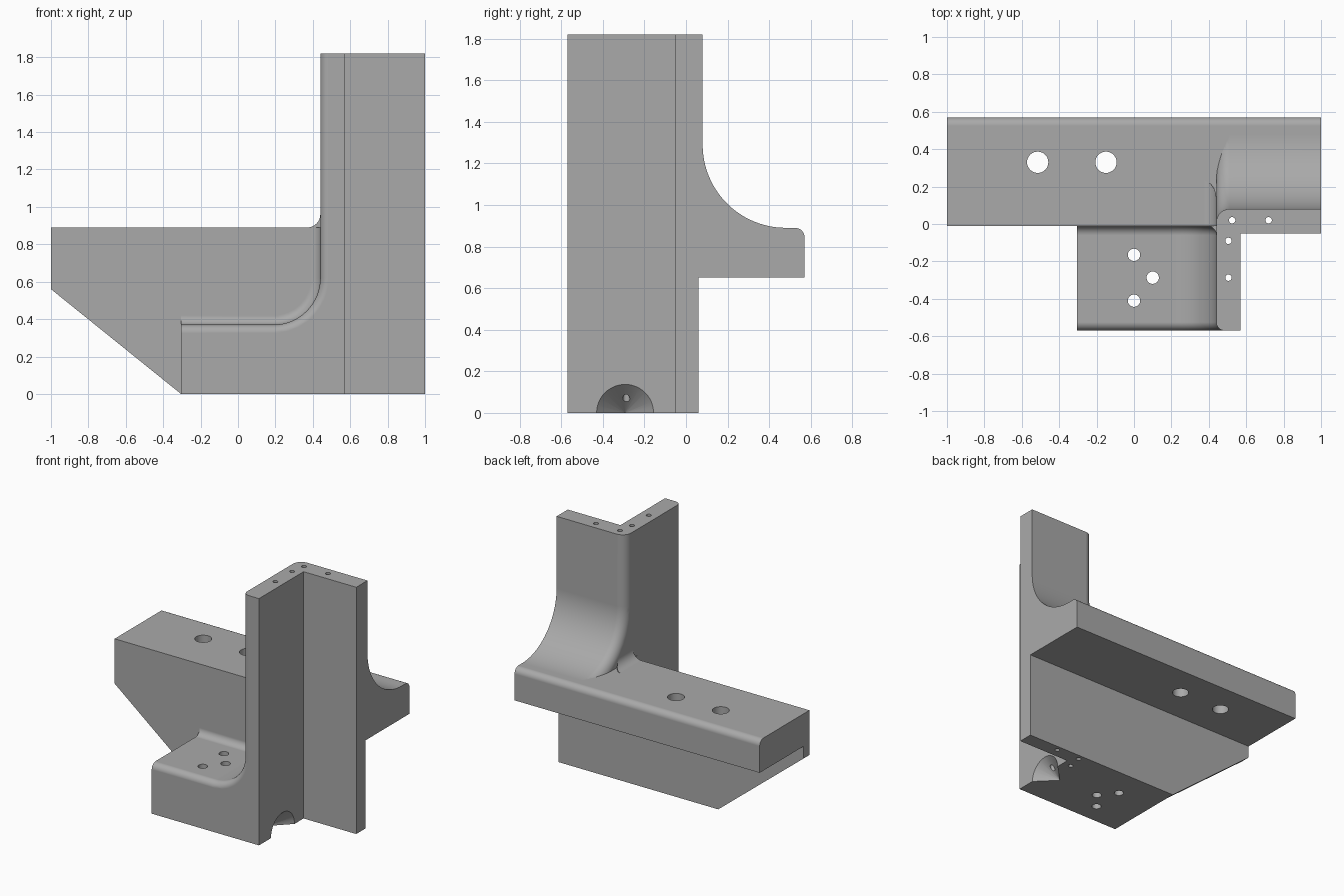
import bpy, bmesh, math
from math import sin, cos, pi, sqrt

if "Cube" in bpy.data.objects:
    bpy.data.objects.remove(bpy.data.objects["Cube"])

metal = bpy.data.materials.new("plain_grey")
metal.diffuse_color = (0.4, 0.4, 0.4, 1)
metal.use_nodes = True
metal.node_tree.nodes["Principled BSDF"].inputs["Base Color"].default_value = metal.diffuse_color


def loft(name, layers):
    """Solid through equal-length rings of 3D points, capped at both ends."""
    bm = bmesh.new()
    rings = [[bm.verts.new(p) for p in ring] for ring in layers]
    n = len(rings[0])
    for a, b in zip(rings, rings[1:]):
        for i in range(n):
            j = (i + 1) % n
            bm.faces.new((a[i], a[j], b[j], b[i]))
    bm.faces.new(rings[0])
    bm.faces.new(rings[-1])
    bmesh.ops.recalc_face_normals(bm, faces=bm.faces)
    mesh = bpy.data.meshes.new(name)
    bm.to_mesh(mesh)
    bm.free()
    mesh.materials.append(metal)
    ob = bpy.data.objects.new(name, mesh)
    bpy.context.collection.objects.link(ob)
    return ob


def along_x(name, profile, x0, x1):
    return loft(name, [[(x, y, z) for y, z in profile] for x in (x0, x1)])


def along_y(name, profile, y0, y1):
    return loft(name, [[(x, y, z) for x, z in profile] for y in (y0, y1)])


def round_steps(r, n=8):
    """Distance along a quarter round paired with its inset."""
    return [(r * (1 - cos(i * pi / 2 / n)), r * (1 - sin(i * pi / 2 / n)))
            for i in range(n + 1)]


# Foot block sweeping up into the column; d grows the section outward
def foot_section(y, d, top):
    pts = [(0.57, 0), (-0.305, 0), (-0.305, 0.37 + d)]
    for i in range(17):
        a = -pi / 2 + i * pi / 32
        pts.append((0.19 + (0.25 - d) * cos(a), 0.62 + (0.25 - d) * sin(a)))
    pts += [(0.44 - d, top), (0.57, top)]
    return [(x, y, z) for x, z in pts]


layers = [foot_section(-0.57 + t, -d, 1.82) for t, d in round_steps(0.045)]
body = loft("bracket_body", layers + [foot_section(0.0, 0, 1.82)])

parts = []
# Concave fillet between the foot and the wall
layers = [foot_section(-0.01 - t, d, 0.89) for t, d in round_steps(0.05)]
layers.insert(0, foot_section(0.02, 0.05, 0.89))
parts.append(loft("foot_fillet", layers))

# Thin wall with a slanted lower corner
parts.append(along_y("wall", [(-1, 0.89), (-1, 0.56), (-0.305, 0), (1, 0), (1, 0.89)], -0.01, 0.06))
parts.append(along_y("side_wing", [(0.5, 0), (1, 0), (1, 1.82), (0.5, 1.82)], -0.05, 0.06))

# Ledge with a rounded rear edge
edge = [(0.57 - 0.045 * (1 - cos(i * pi / 16)), 0.845 + 0.045 * sin(i * pi / 16)) for i in range(9)]
parts.append(along_x("ledge", [(-0.01, 0.89), (-0.01, 0.65), (0.57, 0.65)] + edge, -1, 1))


# Column back flowing down to the ledge, with a rounded left edge
def back_section(x, d):
    pts = [(-0.04, 0.7), (-0.04, 1.82), (0.08 - d, 1.82)]
    for i in range(25):
        a = pi + i * pi / 48
        pts.append((0.48 + (0.4 + d) * cos(a), 1.29 + (0.4 + d) * sin(a)))
    return [(x, y, z) for y, z in pts + [(0.48, 0.7)]]


layers = [back_section(0.44 + t, d) for t, d in round_steps(0.07)]
parts.append(loft("column_back", layers + [back_section(1, 0)]))


# Concave fillet where the ledge meets the column side
def ledge_fillet(x, h):
    z = 0.89 + h
    y = 0.48 - sqrt(0.47 ** 2 - (1.29 - z) ** 2)
    return [(x, -0.01, 0.8), (x, -0.01, z), (x, y, z), (x, y, 0.8)]


layers = [ledge_fillet(0.44 - t, d) for t, d in round_steps(0.07)]
layers.insert(0, ledge_fillet(0.46, 0.07))
parts.append(loft("ledge_fillet", layers))

# Vertical through holes: x, y, radius
holes = [(-0.515, 0.33, 0.057), (-0.15, 0.33, 0.057),
         (0, -0.165, 0.033), (0.1, -0.287, 0.033), (0, -0.41, 0.033)]
holes += [(x, y, 0.017) for x, y in ((0.525, 0.02), (0.72, 0.02), (0.505, -0.09), (0.505, -0.287))]
cutters = []
for x, y, r in holes:
    ring = [(x + r * cos(i * pi / 16), y + r * sin(i * pi / 16)) for i in range(32)]
    cutters.append(loft("hole_cutter", [[(a, b, z) for a, b in ring] for z in (-0.1, 2)]))

# Conical relief at the foot of the column
layers = []
for x, r in ((0.434, 0.001), (0.6, 0.167)):
    layers.append([(x, -0.293 + r * cos(i * pi / 24), r * sin(i * pi / 24)) for i in range(48)])
cutters.append(loft("cone_cutter", layers))

# Join the parts, then cut the openings
for group, op in ((parts, 'UNION'), (cutters, 'DIFFERENCE')):
    for ob in group:
        ob.hide_render = True
        mod = body.modifiers.new(ob.name, 'BOOLEAN')
        mod.operation = op
        mod.solver = 'EXACT'
        mod.object = ob
bpy.context.view_layer.update()
mesh = bpy.data.meshes.new_from_object(body.evaluated_get(bpy.context.evaluated_depsgraph_get()))
body.modifiers.clear()
body.data = mesh
for ob in parts + cutters:
    bpy.data.objects.remove(ob)

# Merge flat areas and shade the rounds smooth
bm = bmesh.new()
bm.from_mesh(mesh)
bmesh.ops.remove_doubles(bm, verts=bm.verts, dist=0.0002)
bmesh.ops.dissolve_limit(bm, angle_limit=0.01, verts=bm.verts, edges=bm.edges)
bm.to_mesh(mesh)
bm.free()
bpy.context.view_layer.objects.active = body
body.select_set(True)
bpy.ops.object.shade_smooth_by_angle(angle=math.radians(30))
weighted = body.modifiers.new("flat_normals", 'WEIGHTED_NORMAL')
weighted.keep_sharp = True
